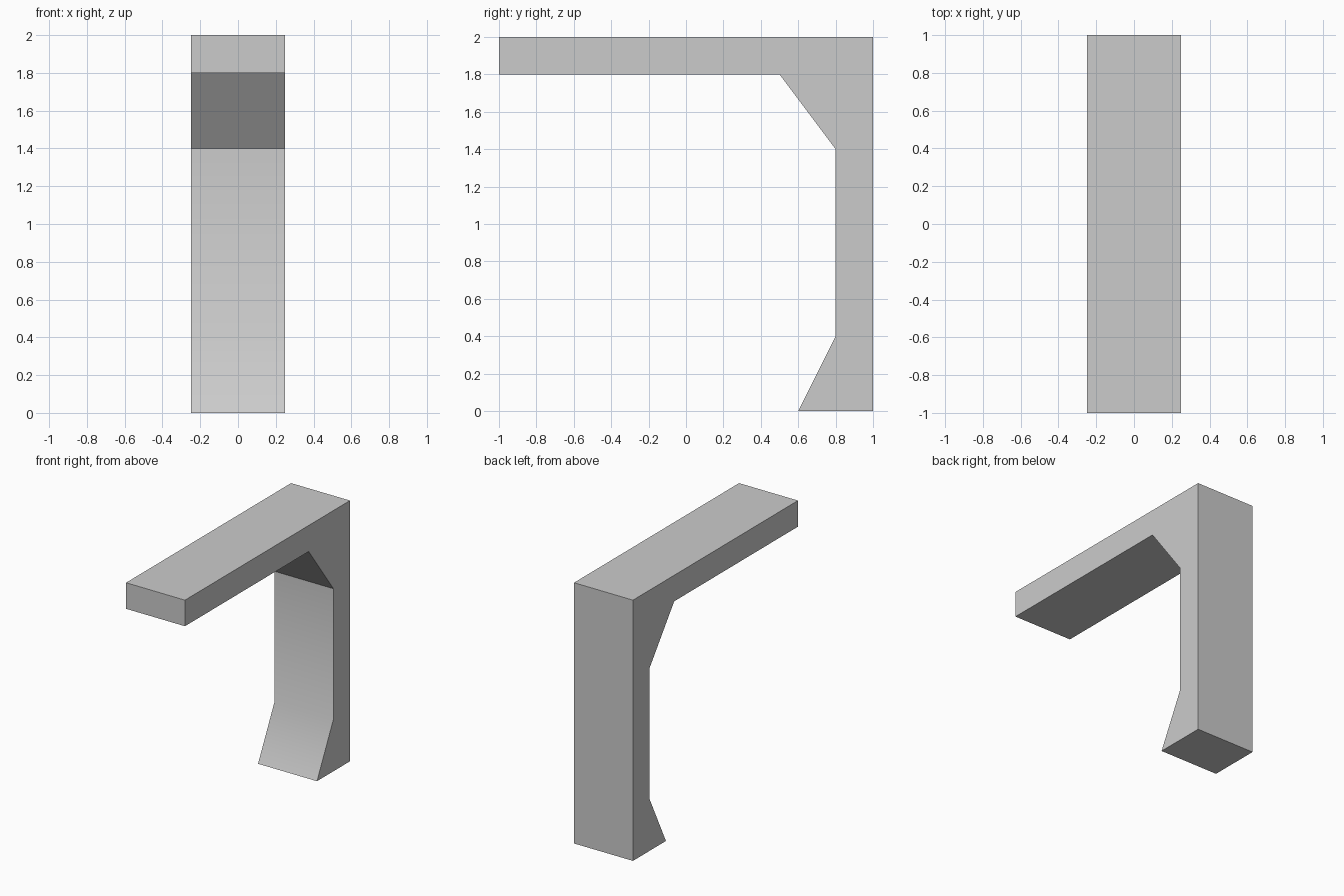
import bpy
import bmesh
from math import radians

cube = bpy.data.objects.get("Cube")
if cube:
    bpy.data.objects.remove(cube, do_unlink=True)

# One plain grey for the whole bracket
grey = bpy.data.materials.new("light_grey")
grey.use_nodes = True
colour = (0.6, 0.6, 0.6, 1)
grey.diffuse_color = colour
grey.node_tree.nodes["Principled BSDF"].inputs["Base Color"].default_value = colour

WIDTH = 0.5

# Side outline (y, z): flared foot, post, angled brace, overhanging beam
outline = [(1, 0), (1, 2), (-1, 2), (-1, 1.8),
           (0.5, 1.8), (0.8, 1.4), (0.8, 0.4), (0.6, 0)]

# Extrude the outline across the width
bm = bmesh.new()
side = bm.faces.new([bm.verts.new((-WIDTH / 2, y, z)) for y, z in outline])
extruded = bmesh.ops.extrude_face_region(bm, geom=[side])["geom"]
bmesh.ops.translate(bm, vec=(WIDTH, 0, 0),
                    verts=[g for g in extruded if isinstance(g, bmesh.types.BMVert)])
bmesh.ops.recalc_face_normals(bm, faces=bm.faces)

mesh = bpy.data.meshes.new("overhanging_bracket")
bm.to_mesh(mesh)
bm.free()
mesh.materials.append(grey)
bracket = bpy.data.objects.new("overhanging_bracket", mesh)
bpy.context.collection.objects.link(bracket)

# Soft bend where the foot flares out, crisp edges elsewhere
bpy.ops.object.select_all(action="DESELECT")
bracket.select_set(True)
bpy.context.view_layer.objects.active = bracket
bpy.ops.object.shade_smooth_by_angle(angle=radians(30))
